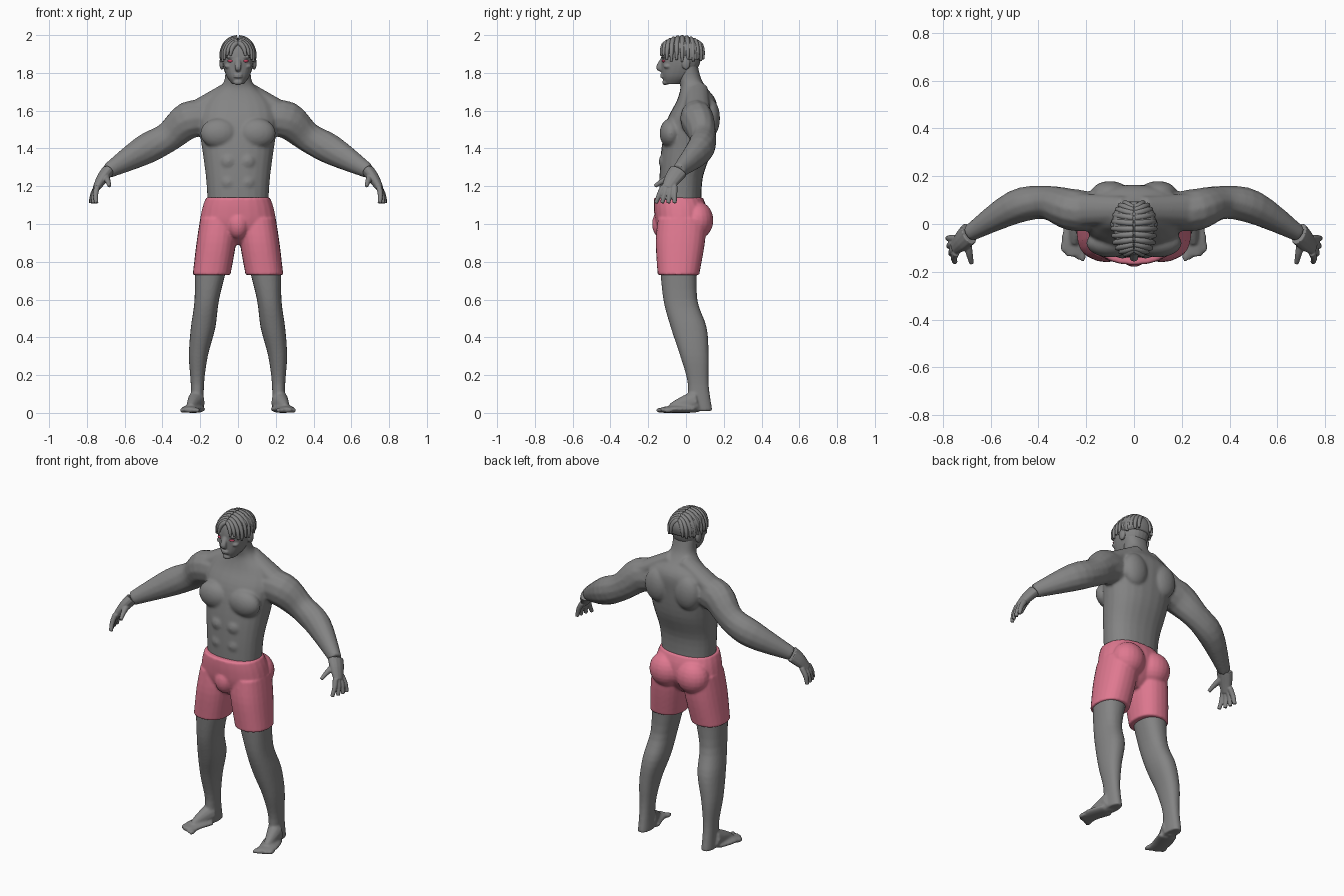
import bpy, bmesh, math
from mathutils import Vector, Matrix

cube = bpy.data.objects.get("Cube")
if cube:
    bpy.data.objects.remove(cube, do_unlink=True)


def material(name, red, green, blue):
    mat = bpy.data.materials.new(name)
    mat.use_nodes = True
    colour = (red, green, blue, 1)
    mat.diffuse_color = colour
    mat.node_tree.nodes["Principled BSDF"].inputs["Base Color"].default_value = colour
    return mat


GREY = material("skin_grey", .23, .23, .23)
PINK = material("shorts_pink", .74, .19, .28)
RED = material("eye_red", .7, .07, .15)
SIDES = {"left": 1, "right": -1}


# ---- shape helpers ----
def spline(rows, steps=4):
    """Ease smoothly through a few key rows of any width."""
    keys = [Vector(row) for row in rows]
    keys = [keys[0]] + keys + [keys[-1]]
    result = []
    for before, start, end, after in zip(keys, keys[1:], keys[2:], keys[3:]):
        leave, arrive = (end - before) / 2, (after - start) / 2
        for step in range(steps):
            t = step / steps
            ease = t * t * (3 - 2 * t)
            result.append(start.lerp(end, ease) + leave * t * (1 - t) ** 2
                          - arrive * t * t * (1 - t))
    return result + [keys[-1]]


def skin(bm, rings, power, sides=24):
    """Loft closed superellipse rings given as centre and two half axes."""
    loops = []
    for centre, across, along in rings:
        loop = []
        for i in range(sides):
            angle = math.tau * i / sides
            ca, sa = math.cos(angle), math.sin(angle)
            offset = across * math.copysign(abs(ca) ** (2 / power), ca)
            offset += along * math.copysign(abs(sa) ** (2 / power), sa)
            loop.append(bm.verts.new(centre + offset))
        loops.append(loop)
    for low, high in zip(loops, loops[1:]):
        for i in range(sides):
            j = (i + 1) % sides
            bm.faces.new((low[i], low[j], high[j], high[i]))
    bm.faces.new(loops[0])
    bm.faces.new(loops[-1])


def column(bm, rows, side=1):
    """Level rings: height, inner and outer x, front and back y."""
    rings = []
    for z, inner, outer, front, back in spline(rows):
        rings.append((Vector((side * (inner + outer) / 2, (front + back) / 2, z)),
                      Vector(((outer - inner) / 2, 0, 0)),
                      Vector((0, (back - front) / 2, 0))))
    skin(bm, rings, power=2.3)


def trunk(bm, rows):
    """Symmetric column: height, half width, front and back y."""
    column(bm, [(z, -half, half, front, back) for z, half, front, back in rows])


def tube(bm, rows, side=1, ref=(0, 0, 1), wide=1.0):
    """Limb along a path: x, y, z and radius; wide scales it across ref."""
    rows = spline(rows)
    points = [Vector((side * row[0], row[1], row[2])) for row in rows]
    ref = Vector((side * ref[0], ref[1], ref[2]))
    rings = []
    for i, row in enumerate(rows):
        tangent = points[min(i + 1, len(rows) - 1)] - points[max(i - 1, 0)]
        tangent.normalize()
        up = (ref - tangent * ref.dot(tangent)).normalized()
        rings.append((points[i], up * row[3], tangent.cross(up) * row[3] * wide))
    skin(bm, rings, power=2, sides=12)


def ball(bm, centre, radii):
    matrix = Matrix.Translation(centre) @ Matrix.Diagonal((*radii, 1))
    bmesh.ops.create_uvsphere(bm, u_segments=20, v_segments=12, radius=1, matrix=matrix)


def ball_pair(bm, centre, radii):
    x, y, z = centre
    for side in SIDES.values():
        ball(bm, (side * x, y, z), radii)


def finish(bm, name, mat, voxel=None, soften=4):
    """Make the object; with a voxel size its parts melt into one skin."""
    bmesh.ops.recalc_face_normals(bm, faces=bm.faces)
    mesh = bpy.data.meshes.new(name)
    bm.to_mesh(mesh)
    bm.free()
    ob = bpy.data.objects.new(name, mesh)
    bpy.context.collection.objects.link(ob)
    if voxel:
        melt = ob.modifiers.new("melt", 'REMESH')
        melt.mode, melt.voxel_size = 'VOXEL', voxel
        relax = ob.modifiers.new("relax", 'SMOOTH')
        relax.factor, relax.iterations = .5, soften
        graph = bpy.context.evaluated_depsgraph_get()
        ob.data = bpy.data.meshes.new_from_object(ob.evaluated_get(graph))
        ob.modifiers.clear()
    ob.data.materials.clear()
    ob.data.materials.append(mat)
    ob.data.shade_smooth()


# ---- torso, neck and arms ----
shoulder, biceps = (.26, .06, 1.55), (.37, .09, 1.46)
elbow, wrist = (.5, .07, 1.39), (.69, -.04, 1.28)
bm = bmesh.new()
trunk(bm, [(1.1, .16, -.14, .08), (1.25, .17, -.14, .09), (1.4, .19, -.13, .14),
           (1.55, .21, -.1, .16), (1.65, .18, -.05, .16), (1.72, .1, -.03, .11),
           (1.77, .07, -.04, .08), (1.85, .07, -.05, .06)])
ball_pair(bm, (.1, -.08, 1.48), (.1, .06, .08))       # chest
ball_pair(bm, (.1, .13, 1.56), (.08, .05, .1))        # shoulder blades
for z in (1.22, 1.33):
    ball_pair(bm, (.05, -.1, z), (.05, .045, .05))    # belly
for side in SIDES.values():
    tube(bm, [(.04, .06, 1.72, .04), (.23, .06, 1.6, .05)], side, wide=1.4)
    tube(bm, [(.15, .05, 1.56, .09), (*shoulder, .1), (*biceps, .08),
              (*elbow, .08), (*wrist, .04)], side, wide=.88)
finish(bm, "torso_and_arms", GREY, voxel=.008, soften=6)

# ---- hands: a palm, four fanned fingers and a thumb ----
for label, side in SIDES.items():
    bm = bmesh.new()
    tube(bm, [(*wrist, .034), (.72, -.07, 1.24, .03), (.75, -.1, 1.19, .02)],
         side, ref=(.8, 0, .6), wide=1.5)
    for finger in range(4):
        t = finger / 3
        knuckle = Vector((.745, -.12 + .06 * t, 1.2))
        tip = Vector((.78 - .03 * (1 - t) ** 2, -.16 + .1 * t, 1.11))
        bend = knuckle.lerp(tip, .5) + Vector((.006, 0, .003))
        tube(bm, [(*knuckle, .016), (*bend, .014), (*tip, .011)], side, ref=(1, 0, 0))
    tube(bm, [(.7, -.07, 1.25, .02), (.69, -.12, 1.23, .015), (.68, -.165, 1.2, .01)], side)
    finish(bm, label + "_hand", GREY, voxel=.004, soften=3)

# ---- legs and feet ----
for label, side in SIDES.items():
    bm = bmesh.new()
    column(bm, [(.8, .05, .23, -.14, .06), (.6, .1, .23, -.12, .06), (.45, .12, .25, -.08, .11),
                (.3, .16, .26, -.03, .12), (.15, .18, .25, .01, .12), (.01, .18, .25, 0, .14)],
           side)
    tube(bm, [(.22, .05, .06, .06), (.24, -.03, .04, .04), (.25, -.08, .025, .025)],
         side, wide=.8)
    tube(bm, [(.22, .03, .02, .02), (.25, -.06, .02, .02), (.245, -.13, .015, .015)],
         side, wide=2.7)
    for toe in range(5):
        ball(bm, (side * (.215 + .02 * toe), -.135 + .01 * toe, .014), (.013, .025, .014))
    finish(bm, label + "_leg", GREY, voxel=.007)

# ---- shorts ----
bm = bmesh.new()
trunk(bm, [(1.14, .17, -.17, .09), (1.08, .19, -.17, .11), (1, .2, -.16, .11),
           (.93, .17, -.13, .07), (.89, .08, -.08, .03)])
ball(bm, (0, -.12, 1), (.06, .06, .08))
ball_pair(bm, (.09, .06, 1.02), (.1, .085, .1))
for side in SIDES.values():
    column(bm, [(1.03, 0, .2, -.15, .11), (.9, .01, .22, -.16, .1),
                (.73, .04, .24, -.15, .07)], side)
finish(bm, "shorts", PINK, voxel=.007)

# ---- head ----
bm = bmesh.new()
trunk(bm, [(1.74, .03, -.11, -.03), (1.78, .06, -.126, .03), (1.84, .08, -.13, .07),
           (1.9, .085, -.13, .08), (1.95, .075, -.115, .07), (1.98, .04, -.07, .04)])
tube(bm, [(0, -.12, 1.88, .01), (0, -.144, 1.83, .014), (0, -.13, 1.815, .01)],
     ref=(0, 1, 0), wide=1.3)
for z in (1.779, 1.79):
    ball(bm, (0, -.124, z), (.024, .013, .006))               # lips
ball(bm, (0, -.11, 1.75), (.025, .016, .015))                 # chin
ball_pair(bm, (.04, -.117, 1.884), (.027, .014, .007))        # brows
ball_pair(bm, (.05, -.095, 1.835), (.022, .024, .014))        # cheekbones
ball_pair(bm, (.086, 0, 1.85), (.013, .023, .034))            # ears
finish(bm, "head", GREY, voxel=.0045, soften=3)

bm = bmesh.new()
ball_pair(bm, (.037, -.115, 1.863), (.018, .013, .008))
finish(bm, "eyes", RED)

# ---- hair: a cap with parted locks sweeping to both sides ----
bm = bmesh.new()
trunk(bm, [(1.87, .086, -.02, .085), (1.91, .09, -.07, .095), (1.95, .08, -.11, .085),
           (1.985, .04, -.06, .04)])
locks, steps = 11, 5
for side in SIDES.values():
    for lock in range(locks):
        facing = math.radians(76) * (2 * lock / (locks - 1) - 1)
        sweep = math.radians(82 if lock < 2 else 96 + 6 * (lock % 2))
        crown = math.sqrt(1 - (.72 * math.sin(facing)) ** 2)
        rows = []
        for step in range(steps):
            t = step / (steps - 1)
            out, rise = math.sin(sweep * t), math.cos(sweep * t)
            rows.append((.003 + .087 * math.cos(facing) ** .6 * out,
                         -.02 + .114 * math.sin(facing) * (.78 + .22 * out),
                         1.88 + .107 * rise * crown,
                         .0135 * (1 - .55 * t ** 3)))
        tube(bm, rows, side, ref=(0, 1, 0))
finish(bm, "hair", GREY)
